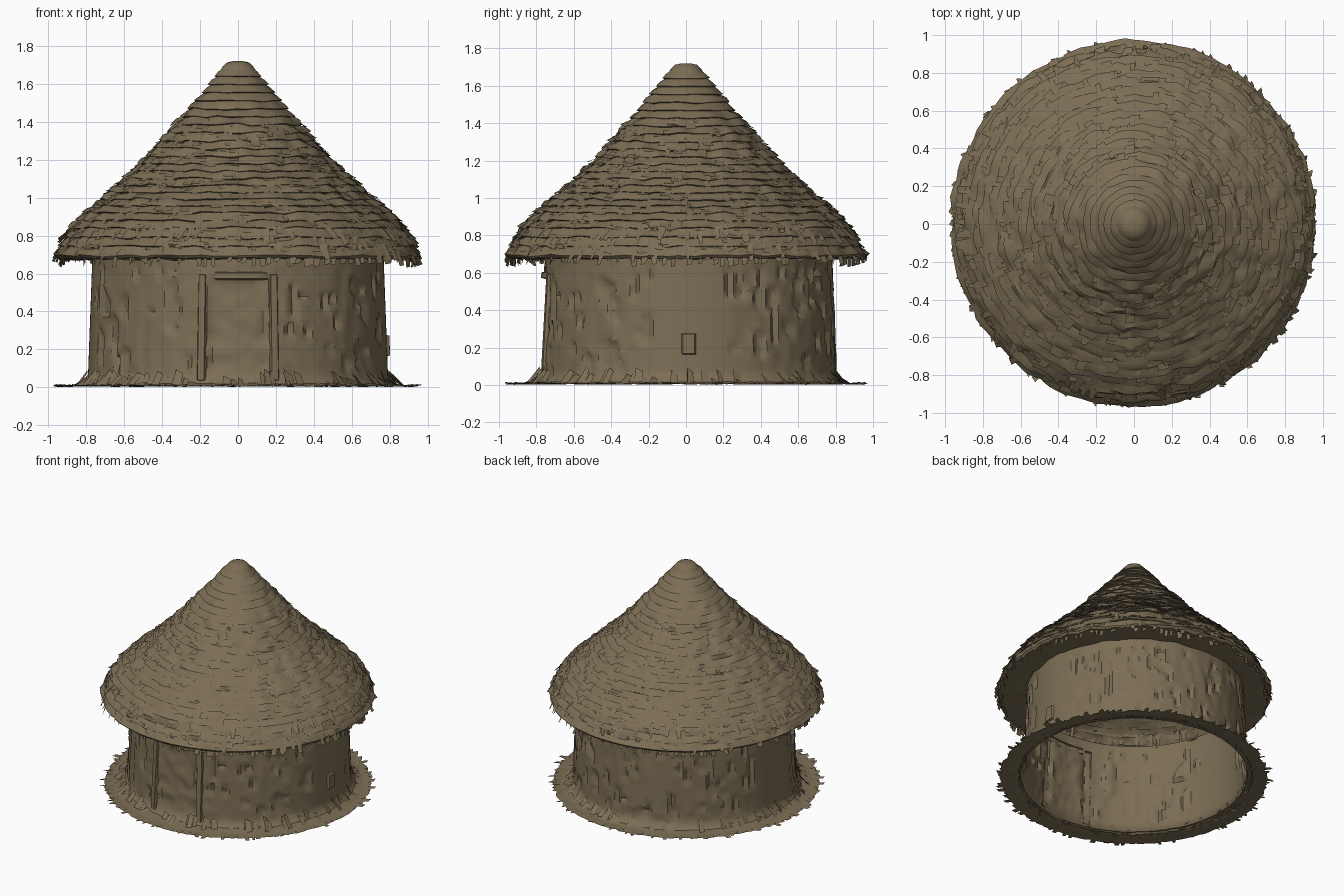
import bpy, bmesh, math, random
from mathutils import Vector, noise

random.seed(4)
TAU = math.tau

cube = bpy.data.objects.get("Cube")
if cube:
    bpy.data.objects.remove(cube, do_unlink=True)

straw = bpy.data.materials.new("dry straw brown")
straw.use_nodes = True
COLOUR = (0.2, 0.155, 0.09, 1)
straw.diffuse_color = COLOUR
bsdf = straw.node_tree.nodes["Principled BSDF"]
bsdf.inputs["Base Color"].default_value = COLOUR
bsdf.inputs["Roughness"].default_value = 0.9


def finish(name, bm, angle=40):
    mesh = bpy.data.meshes.new(name)
    bm.to_mesh(mesh)
    bm.free()
    mesh.materials.append(straw)
    obj = bpy.data.objects.new(name, mesh)
    bpy.context.collection.objects.link(obj)
    bpy.ops.object.select_all(action="DESELECT")
    obj.select_set(True)
    bpy.context.view_layer.objects.active = obj
    bpy.ops.object.shade_smooth_by_angle(angle=math.radians(angle))
    return obj


def polar(r, a, z):
    return Vector((r * math.cos(a), r * math.sin(a), z))


def lathe(bm, rings, segs, shape):
    """Spin (radius, height) rings, top to bottom; shape adjusts each point."""
    rows = [[bm.verts.new(shape(r, TAU * j / segs, z)) for j in range(segs)]
            for r, z in rings]
    for upper, lower in zip(rows, rows[1:]):
        for j in range(segs):
            k = (j + 1) % segs
            bm.faces.new((upper[j], lower[j], lower[k], upper[k]))
    return rows


def sample(profile, t):
    """Point at fraction t of the profile's length."""
    pts = [Vector(p) for p in profile]
    left = t * sum((b - a).length for a, b in zip(pts, pts[1:]))
    for a, b in zip(pts, pts[1:]):
        step = (b - a).length
        if left <= step:
            return a.lerp(b, left / step)
        left -= step
    return pts[-1]


ROOF = [(0.08, 1.68), (0.16, 1.58), (0.25, 1.47), (0.34, 1.37), (0.45, 1.24),
        (0.56, 1.13), (0.68, 1.02), (0.8, 0.92), (0.88, 0.83), (0.955, 0.69)]


# Thatched roof in overlapping courses
def rough_roof(r, a, z):
    p = polar(r, a, z)
    amount = min(1, r * 2.5) * 0.022
    n = noise.noise(Vector((p.x * 11, p.y * 11, z * 22)))
    return polar(r + amount * n, a, z + amount * 0.6 * n)


rings = []
courses = 24
for c in range(courses):
    top, low = sample(ROOF, c / courses), sample(ROOF, (c + 1) / courses)
    rings += [tuple(top), tuple(top.lerp(low, 0.5) + Vector((0.007, 0.006))),
              tuple(low + Vector((0.012, 0.004)))]
rings += [(0.955, 0.68), (0.86, 0.675), (0.765, 0.68)]
bm = bmesh.new()
lathe(bm, rings, 128, rough_roof)
finish("thatch_roof", bm)

# Rounded crown on the roof
bm = bmesh.new()
rows = lathe(bm, [(0.025, 1.72), (0.06, 1.712), (0.085, 1.685), (0.105, 1.65), (0.15, 1.585)],
             32, lambda r, a, z: polar(r, a, z))
bm.faces.new(rows[0])
finish("roof_crown", bm, 60)

# Loose thatch flakes lying on the roof, denser towards the eave
bm = bmesh.new()
for i in range(1100):
    t = math.sqrt(random.uniform(0.06, 0.94))
    a = random.uniform(0, TAU)
    top, low = sample(ROOF, t), sample(ROOF, min(1, t + random.uniform(0.02, 0.04)))
    half = random.uniform(0.012, 0.03) / max(top.x, 0.2)
    lift = random.uniform(0.008, 0.024)
    skew = random.uniform(-0.4, 0.4) * half
    bm.faces.new([bm.verts.new(p) for p in (
        polar(top.x, a - half, top.y + 0.004),
        polar(low.x + lift, a - half + skew, low.y + lift * 0.5),
        polar(low.x + lift * 0.7, a + half + skew, low.y + lift * 0.4),
        polar(top.x, a + half, top.y + 0.004))])
finish("thatch_flakes", bm, 20)


# Ragged fringes: rings of jagged straw tips
def fringe(name, count, inner, outer, width):
    bm = bmesh.new()
    for i in range(count):
        a = TAU * (i + random.uniform(-0.4, 0.4)) / count
        w = width * random.uniform(0.6, 1.3)
        r, z = outer[0] + random.uniform(-0.04, 0.025), outer[1] + random.uniform(-1, 1) * outer[2]
        tip = a + random.uniform(-w, w)
        bm.faces.new([bm.verts.new(p) for p in (
            polar(inner[0], a - w, inner[1]), polar(r - 0.012, tip - w * 0.6, z),
            polar(r, tip + w * 0.4, z + 0.006), polar(inner[0], a + w, inner[1]))])
    finish(name, bm, 20)


fringe("eave_fringe", 170, (0.93, 0.755), (0.965, 0.655, 0.025), 0.025)
fringe("upper_eave_fringe", 130, (0.87, 0.85), (0.935, 0.765, 0.02), 0.025)


# Reed wall: upright furrows, with smooth mud panels and a shallow doorway
def rough_wall(r, a, z):
    side = abs(math.cos(a))
    panel = side > 0.965
    fade = min(1, max(0, (z - 0.02) / 0.1)) * min(1, max(0, (0.66 - z) / 0.05))
    flow = Vector((math.cos(a) * 15, math.sin(a) * 15, z * 5))
    reed = noise.noise(flow)
    front = math.sin(a) < -0.95
    if panel:
        d = 0.0
    elif front:
        d = 0.016 * noise.noise(Vector((math.cos(a) * 13, 0, z * 13)))
        if abs(math.cos(a)) < 0.2 and z < 0.56:
            d -= 0.018
    else:
        d = 0.012 * reed - (0.024 if reed > 0.22 else 0)
    p = polar(r + d * fade, a, z)
    p.y += 0.015
    return p


def wall_radius(z):
    return 0.768 + 0.025 * (1 - z / 0.68) + 0.05 * max(0, 1 - z / 0.07) ** 2


heights = [0.69 * (1 - i / 26) for i in range(26)] + [0.012]
bm = bmesh.new()
lathe(bm, [(wall_radius(z), z) for z in heights], 180, rough_wall)
finish("reed_wall", bm, 35)


# Raised plates on the curved wall: door lintel, door posts and a side patch
def wall_plate(name, angle, width, z0, z1, depth):
    bm = bmesh.new()
    cols = 6
    half = width / 2 / 0.78
    rows = []
    for z, out in ((z1, -0.012), (z1 - 0.008, depth), (z0 + 0.008, depth), (z0, -0.012)):
        row = []
        for j in range(cols + 1):
            a = angle + half * (2 * j / cols - 1)
            edge = -0.012 if j in (0, cols) else out
            p = polar(wall_radius(z) + edge, a, z)
            row.append(bm.verts.new(p + Vector((0, 0.015, 0))))
        rows.append(row)
    for up, dn in zip(rows, rows[1:]):
        for j in range(cols):
            bm.faces.new((up[j], dn[j], dn[j + 1], up[j + 1]))
    finish(name, bm, 35)


FRONT = -math.pi / 2
wall_plate("door_lintel", FRONT + 0.03, 0.34, 0.565, 0.61, 0.018)
for side, name in ((-1, "door_post_right"), (1, "door_post_left")):
    wall_plate(name, FRONT + side * 0.245, 0.05, 0.03, 0.6, 0.01)
wall_plate("side_patch", 0, 0.09, 0.16, 0.28, 0.015)


# Flat straw skirt on the ground around the wall
def rough_skirt(r, a, z):
    n = noise.noise(polar(r, a, z) * 16)
    return polar(r + (0.03 * n if r > 0.87 else 0), a, max(0, z + 0.005 * n))


bm = bmesh.new()
lathe(bm, [(0.8, 0.02), (0.85, 0.014), (0.9, 0.007), (0.94, 0.004)], 140, rough_skirt)
finish("ground_skirt", bm)
fringe("skirt_fringe", 150, (0.88, 0.008), (0.965, 0.006, 0.005), 0.026)

# Small straw clumps piled against the foot of the wall
bm = bmesh.new()
for i in range(150):
    a = random.uniform(0, TAU)
    w = random.uniform(0.015, 0.03)
    h = random.uniform(0.03, 0.1)
    r = random.uniform(0.82, 0.88)
    bm.faces.new([bm.verts.new(p) for p in (
        polar(0.795, a - w, h), polar(r, a - w, 0.012),
        polar(r - 0.01, a + w, 0.01), polar(0.795, a + w * 0.7, h * 0.8))])
finish("foot_straw", bm, 20)
